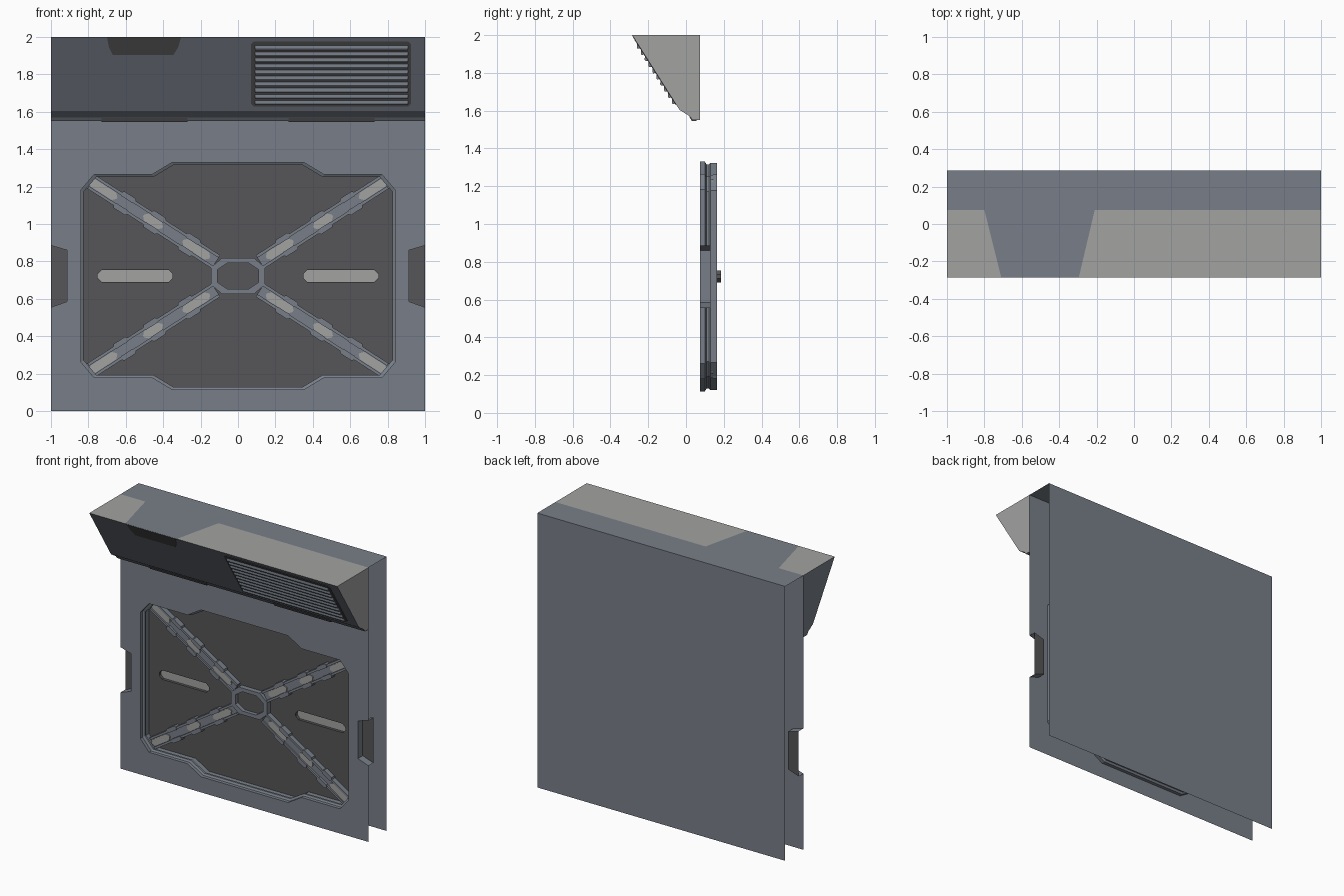
import bpy, bmesh, math
from mathutils import Vector

if "Cube" in bpy.data.objects:
    bpy.data.objects.remove(bpy.data.objects["Cube"])


def material(name, rgb):
    m = bpy.data.materials.new(name)
    m.diffuse_color = (*rgb, 1)
    m.use_nodes = True
    m.node_tree.nodes["Principled BSDF"].inputs["Base Color"].default_value = m.diffuse_color
    return m


BLUE = material("blue_grey_metal", (0.19, 0.213, 0.25))
LIGHT = material("light_grey", (0.36, 0.36, 0.355))
DARK = material("dark_grey", (0.093, 0.09, 0.095))


def finish(name, bm, *mats):
    me = bpy.data.meshes.new(name)
    bm.to_mesh(me)
    bm.free()
    for m in mats:
        me.materials.append(m)
    ob = bpy.data.objects.new(name, me)
    bpy.context.collection.objects.link(ob)
    return ob


def ccw(pts):
    area = sum(a[0] * b[1] - b[0] * a[1] for a, b in zip(pts, pts[1:] + pts[:1]))
    return pts if area > 0 else pts[::-1]


def mirror(pts, cx=0, cz=None):
    """Mirror a path about x = cx, then optionally about z = cz."""
    out = pts + [(2 * cx - x, z) for x, z in reversed(pts)]
    if cz is not None:
        out += [(x, 2 * cz - z) for x, z in reversed(out)]
    return out


def sheet(name, loops, y, mat):
    """Flat front-facing sheet; the first loop is the rim, others are holes."""
    bm = bmesh.new()
    edges = []
    for loop in loops:
        vs = [bm.verts.new((x, y, z)) for x, z in loop]
        edges += [bm.edges.new((a, b)) for a, b in zip(vs, vs[1:] + vs[:1])]
    bmesh.ops.triangle_fill(bm, use_beauty=True, edges=edges, normal=(0, -1, 0))
    bm.normal_update()
    for f in bm.faces:
        if f.normal.y > 0:
            f.normal_flip()
    return finish(name, bm, mat)


def loft(name, rings, mat, closed=True, cap=False):
    """Bridge outlines given as (points, y)."""
    bm = bmesh.new()
    rows = [[bm.verts.new((x, y, z)) for x, z in pts] for pts, y in rings]
    n = len(rows[0])
    for a, b in zip(rows, rows[1:]):
        for i in range(n if closed else n - 1):
            j = (i + 1) % n
            bm.faces.new((a[i], a[j], b[j], b[i]))
    if cap:
        bm.faces.new(rows[-1])
    return finish(name, bm, mat)


def block(name, pts, back, front, mat):
    pts = ccw(pts)
    return loft(name, [(pts, back), (pts, front)], mat, cap=True)


def prism_x(name, profile, x0, x1, mats, left=0, right=0, skip=None):
    """Extrude a (y, z) profile along x."""
    bm = bmesh.new()
    a = [bm.verts.new((x0, y, z)) for y, z in profile]
    b = [bm.verts.new((x1, y, z)) for y, z in profile]
    n = len(a)
    for i in range(n):
        if i != skip:
            bm.faces.new((a[i], a[(i + 1) % n], b[(i + 1) % n], b[i]))
    bm.faces.new(a[::-1]).material_index = left
    bm.faces.new(b).material_index = right
    bmesh.ops.recalc_face_normals(bm, faces=bm.faces[:])
    return finish(name, bm, *mats)


FRONT, FLOOR, BACK, CZ = 0.075, 0.165, 0.285, 0.722

# Front sheet with side notches and the large recess opening
notch = [(1, 0.885), (0.915, 0.86), (0.915, 0.585), (1, 0.555)]
left_notch = [(-x, z) for x, z in reversed(notch)]
opening = ccw([(x * sx, CZ + z * sz) for sx, sz, rev in
               ((1, 1, 1), (1, -1, -1), (-1, -1, 1), (-1, 1, -1))
               for x, z in [(0.35, 0.608), (0.46, 0.542), (0.77, 0.542), (0.84, 0.46)][::rev]])
rim = [(-1, 0), (1, 0)] + notch[::-1] + [(1, 2), (-1, 2)] + left_notch[::-1]
sheet("front_panel", [rim, opening], FRONT, BLUE)
for side, path in (("right", notch), ("left", left_notch)):
    loft(side + "_notch_walls", [(path, FRONT), (path, 0.13)], BLUE, closed=False)
    sheet(side + "_notch_floor", [path], 0.13, DARK)

# Back sheet
sheet("back_panel", [[(-1, 0), (1, 0), (1, 2), (-1, 2)]], BACK, BLUE)


# Stepped recess walls
def inset(d):
    return [(x * (1 - d / 0.84), CZ + (z - CZ) * (1 - d / 0.608)) for x, z in opening]


loft("recess_walls", [(inset(d), y) for d, y in
     ((0, FRONT), (0, 0.1), (0.014, 0.108), (0.014, 0.122), (0.006, 0.13), (0.006, FLOOR))], BLUE)

# Recess floor with two rounded slots
slots = []
for s in (-1, 1):
    c = 0.022
    x0, x1, z0, z1 = s * 0.55 - 0.2, s * 0.55 + 0.2, CZ - 0.033, CZ + 0.033
    slots.append([(x0 + c, z0), (x1 - c, z0), (x1, z0 + c), (x1, z1 - c),
                  (x1 - c, z1), (x0 + c, z1), (x0, z1 - c), (x0, z0 + c)])
sheet("recess_floor", [inset(0.006)] + slots, FLOOR, DARK)
for side, s in zip(("left", "right"), slots):
    loft(side + "_slot_walls", [(s, FLOOR), (s, 0.185)], DARK)
    sheet(side + "_slot_floor", [s], 0.185, LIGHT)


# Diagonal ribs: channel, rails, clamps and light inserts
ANG = math.radians(32.7)


def along(sx, sz, pts):
    c, s = math.cos(ANG), math.sin(ANG)
    return [(sx * (u * c - v * s), CZ + sz * (u * s + v * c)) for u, v in pts]


def bar(u0, u1, v0, v1, c=0.0):
    if not c:
        return [(u0, v0), (u1, v0), (u1, v1), (u0, v1)]
    return [(u0 + c, v0), (u1 - c, v0), (u1, v0 + c), (u1, v1 - c),
            (u1 - c, v1), (u0 + c, v1), (u0, v1 - c), (u0, v0 + c)]


for sx in (-1, 1):
    for sz in (-1, 1):
        tag = ("upper_" if sz > 0 else "lower_") + ("right" if sx > 0 else "left")
        block(tag + "_rib", along(sx, sz, bar(0.14, 0.935, -0.042, 0.042)), FLOOR, 0.143, BLUE)
        for v in (-0.034, 0.034):
            block(tag + "_rib_rail", along(sx, sz, bar(0.14, 0.93, v - 0.008, v + 0.008)),
                  FLOOR, 0.131, BLUE)
            for u in (0.31, 0.53, 0.72):
                w = math.copysign(0.038, v)
                block(tag + "_rib_clamp", along(sx, sz, bar(u - 0.045, u + 0.045,
                      w - 0.015, w + 0.015, 0.01)), FLOOR, 0.126, BLUE)
        for u, h in ((0.855, 0.085), (0.54, 0.06), (0.265, 0.085)):
            block(tag + "_rib_insert", along(sx, sz, bar(u - h, u + h, -0.023, 0.023, 0.018)),
                  0.143, 0.136, LIGHT)

# Central ring
def octagon(hx, hz, tx, tz):
    return ccw([(x, CZ + z) for x, z in ((tx, hz), (-tx, hz), (-hx, tz), (-hx, -tz),
                                         (-tx, -hz), (tx, -hz), (hx, -tz), (hx, tz))])


outer, inner = octagon(0.145, 0.097, 0.085, 0.045), octagon(0.11, 0.07, 0.055, 0.034)
loft("centre_ring", [(outer, FLOOR), (outer, 0.128), (inner, 0.128), (inner, 0.155)], BLUE)
sheet("centre_ring_floor", [inner], 0.155, DARK)

# Overhanging header: blue body, light right end, open top
prism_x("header", [(-0.285, 2), (-0.035, 1.605), (0.02, 1.57), (0.035, 1.55),
                   (FRONT, 1.55), (FRONT, 2)], -1, 1, (BLUE, LIGHT), right=1, skip=5)

# Top cover with a painted trapezoid
bm = bmesh.new()
for idx, pts in enumerate((
        [(-1, FRONT), (1, FRONT), (1, BACK), (-1, BACK)],
        [(-0.71, -0.285), (-0.295, -0.285), (-0.21, FRONT), (-0.8, FRONT)],
        [(-1, -0.285), (-0.71, -0.285), (-0.8, FRONT), (-1, FRONT)],
        [(-0.295, -0.285), (1, -0.285), (1, FRONT), (-0.21, FRONT)])):
    bm.faces.new([bm.verts.new((x, y, 2)) for x, y in pts]).material_index = int(idx > 1)
finish("top_cover", bm, BLUE, LIGHT)

# Details lying on the sloped header face
NORMAL = Vector((0, -0.395, -0.25)).normalized()


def slope(x, z, h=0.0):
    return Vector((x, -0.285 + (2 - z) * 0.25 / 0.395, z)) + NORMAL * h


def slope_plate(name, pts, h, mat):
    bm = bmesh.new()
    low = [bm.verts.new(slope(x, z)) for x, z in ccw(pts)]
    top = [bm.verts.new(slope(x, z, h)) for x, z in ccw(pts)]
    bm.faces.new(top)
    for i in range(len(low)):
        j = (i + 1) % len(low)
        bm.faces.new((low[i], low[j], top[j], top[i]))
    return finish(name, bm, mat)


slope_plate("header_dark_patch", [(-0.7, 1.998), (-0.69, 1.945), (-0.67, 1.905), (-0.345, 1.905),
                                  (-0.32, 1.945), (-0.305, 1.998)], 0.002, DARK)
slope_plate("vent_backing", bar(0.07, 0.925, 1.63, 1.977, 0.015), 0.003, DARK)
for i in range(10):
    z = 1.955 - i * 0.0325
    p = [slope(0, z, 0.003), slope(0, z - 0.013, 0.014),
         slope(0, z - 0.02, 0.014), slope(0, z - 0.024, 0.003)]
    prism_x("vent_slat", [(v.y, v.z) for v in p], 0.09, 0.908, (BLUE,))

# Dark fittings under the header lip
for x in (-0.5, 0.5):
    prism_x("lip_fitting", [(0.018, 1.568), (0.03, 1.546), (0.055, 1.546), (0.055, 1.568)],
            x - 0.23, x + 0.23, (DARK,))
